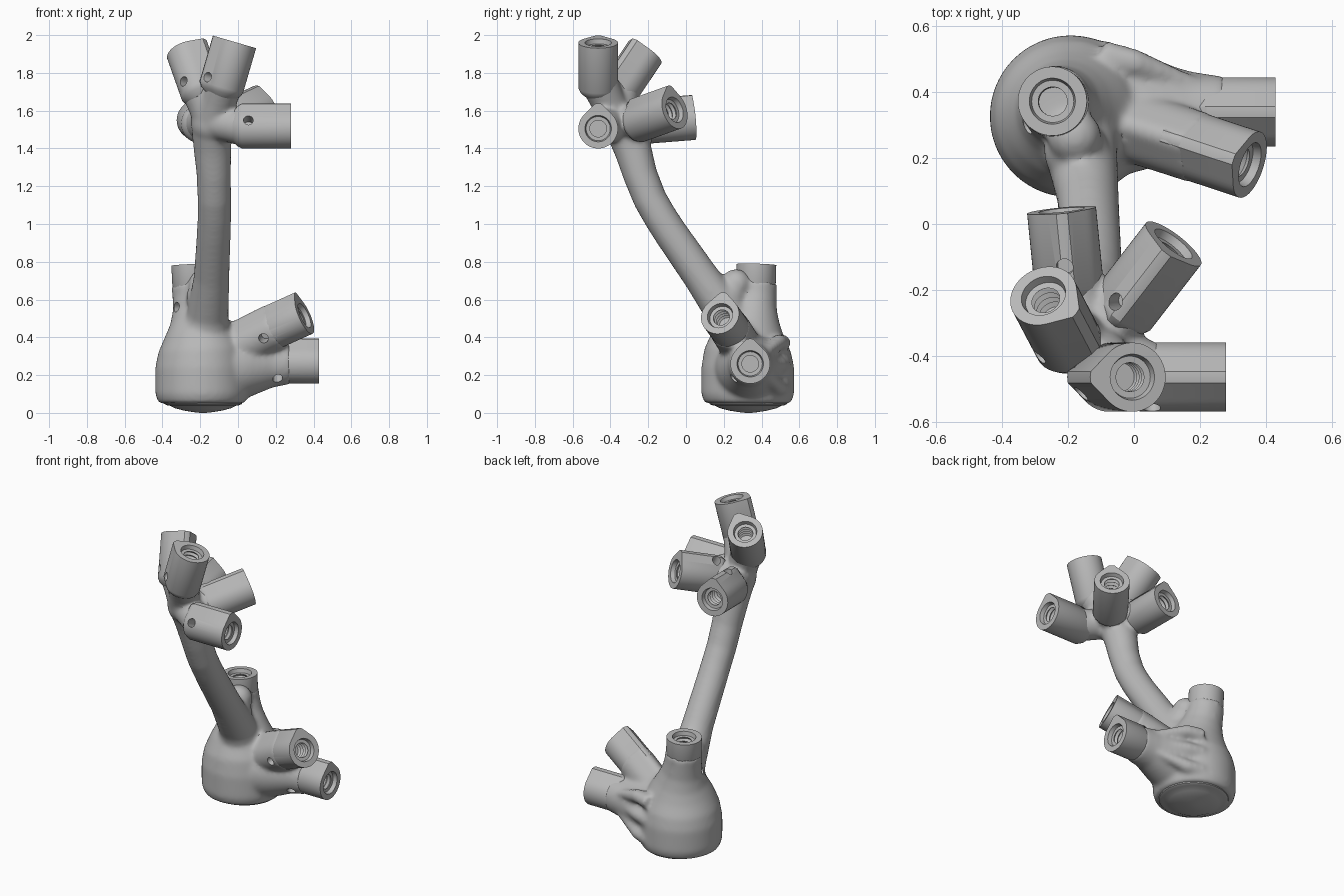
import bpy, bmesh, math
from mathutils import Vector

cube = bpy.data.objects.get("Cube")
if cube:
    bpy.data.objects.remove(cube, do_unlink=True)

grey = bpy.data.materials.new("matte_grey")
grey.use_nodes = True
grey.diffuse_color = (0.48, 0.48, 0.48, 1)
bsdf = grey.node_tree.nodes["Principled BSDF"]
bsdf.inputs["Base Color"].default_value = (0.48, 0.48, 0.48, 1)
bsdf.inputs["Roughness"].default_value = 0.7


def teardrop(angle):
    """Radius factor of a round section with a blunted ridge at angle 0."""
    a = abs((angle + math.pi) % (2 * math.pi) - math.pi)
    if a >= math.pi / 4:
        return 1
    return min(1 / math.cos(a - math.pi / 4), 1.27 / math.cos(a))


def loft(bm, rings, ref, segs=48, tangent=None):
    """Skin rings of (centre, radius, ridged) and close both ends."""
    rows = []
    for i, (c, r, ridged) in enumerate(rings):
        axis = tangent
        if axis is None:
            axis = (rings[min(i + 1, len(rings) - 1)][0] - rings[max(i - 1, 0)][0]).normalized()
        u = (Vector(ref) - axis * axis.dot(Vector(ref))).normalized()
        v = axis.cross(u)
        row = []
        for k in range(segs):
            a = 2 * math.pi * k / segs
            rr = r * (teardrop(a) if ridged else 1)
            row.append(bm.verts.new(c + rr * (u * math.cos(a) + v * math.sin(a))))
        rows.append(row)
    for lo, hi in zip(rows, rows[1:]):
        for k in range(segs):
            n = (k + 1) % segs
            bm.faces.new((lo[k], lo[n], hi[n], hi[k]))
    bm.faces.new(rows[0][::-1])
    bm.faces.new(rows[-1])


def tube(bm, points, ref=(1, 0.1, 0), ridged=False):
    loft(bm, [(Vector(p[:3]), p[3], ridged) for p in points], ref)


def ball(bm, x, y, z, r):
    res = bmesh.ops.create_uvsphere(bm, u_segments=24, v_segments=16, radius=r)
    bmesh.ops.translate(bm, verts=res["verts"], vec=(x, y, z))


def finish(bm, name):
    bmesh.ops.recalc_face_normals(bm, faces=bm.faces)
    mesh = bpy.data.meshes.new(name)
    bm.to_mesh(mesh)
    bm.free()
    mesh.materials.append(grey)
    ob = bpy.data.objects.new(name, mesh)
    bpy.context.collection.objects.link(ob)
    return ob


def activate(ob):
    bpy.ops.object.select_all(action='DESELECT')
    ob.select_set(True)
    bpy.context.view_layer.objects.active = ob


# Sockets: end centre, outward direction, length, ridge direction, pin hole
UP = (0, 0, 1)
sockets = {
    "top_side_socket": ((0.28, -0.465, 1.505), (1, 0, 0), 0.31, UP, (0.055, -0.56, 1.55)),
    "top_upright_socket": ((-0.005, -0.465, 1.96), (0.28, 0, 0.96), 0.3, (-1, 0, 0), (-0.17, -0.52, 1.78)),
    "top_tilted_socket": ((-0.275, -0.218, 1.908), (-0.29, 0.55, 0.82), 0.32, (0.75, -0.6, 0), (-0.29, -0.405, 1.755)),
    "top_diagonal_socket": ((0.12, -0.06, 1.605), (0.58, 0.75, 0.27), 0.31, UP, (-0.05, -0.235, 1.64)),
    "top_rear_socket": ((-0.22, 0.042, 1.55), (-0.1, 1, 0.08), 0.29, UP, (-0.21, -0.13, 1.65)),
    "base_side_socket": ((0.43, 0.34, 0.26), (1, 0, 0), 0.26, UP, (0.21, 0.25, 0.18)),
    "base_raised_socket": ((0.352, 0.18, 0.515), (0.873, -0.288, 0.393), 0.3, UP, (0.135, 0.145, 0.395)),
    "base_neck_socket": ((-0.248, 0.373, 0.785), (-0.05, 0.03, 1), 0.18, None, (-0.32, 0.3, 0.56)),
}

# Smooth core: bulb, curved stem, hub and the branches that carry the sockets
bm = bmesh.new()
tube(bm, [(-0.192, 0.327, 0.05, 0.228), (-0.192, 0.327, 0.1, 0.246), (-0.192, 0.327, 0.24, 0.246),
          (-0.192, 0.327, 0.33, 0.23), (-0.2, 0.335, 0.42, 0.19), (-0.212, 0.35, 0.49, 0.15),
          (-0.225, 0.36, 0.56, 0.122), (-0.238, 0.37, 0.63, 0.11), (-0.245, 0.372, 0.69, 0.109)])
tube(bm, [(-0.18, 0.3, 0.36, 0.15), (-0.16, 0.22, 0.52, 0.11), (-0.14, 0.08, 0.72, 0.094),
          (-0.128, -0.08, 0.95, 0.09), (-0.125, -0.135, 1.035, 0.089), (-0.125, -0.19, 1.13, 0.089),
          (-0.128, -0.242, 1.26, 0.091), (-0.135, -0.28, 1.39, 0.099), (-0.14, -0.32, 1.5, 0.106)])
ball(bm, -0.18, 0.265, 0.68, 0.082)
ball(bm, -0.175, 0.22, 0.61, 0.1)
ball(bm, -0.14, -0.34, 1.53, 0.11)
hub = Vector((-0.14, -0.36, 1.54))
for name, (end, axis, length, ridge, pin) in sockets.items():
    if name.startswith("top"):
        tip = Vector(end) - Vector(axis).normalized() * (length - 0.09)
        tube(bm, [(*hub, 0.09), (*hub.lerp(tip, 0.5), 0.092), (*tip, 0.1)], (0.1, 0.3, 1))
tube(bm, [(-0.2, 0.33, 0.22, 0.225), (0.05, 0.335, 0.25, 0.165), (0.18, 0.34, 0.257, 0.122),
          (0.28, 0.34, 0.26, 0.107)], UP)
tube(bm, [(-0.12, 0.33, 0.29, 0.12), (0.02, 0.288, 0.355, 0.109), (0.13, 0.253, 0.412, 0.109),
          (0.21, 0.227, 0.451, 0.109)], UP, True)

# Rough webbing behind the bulb
for z in (0.13, 0.25, 0.37):
    tube(bm, [(-0.1, 0.515, z, 0.045), (0.0, 0.49, z + 0.005, 0.042),
              (0.22, 0.41, 0.26 + (z - 0.25) * 0.4, 0.02)], UP)
core = finish(bm, "core_body")
activate(core)
remesh = core.modifiers.new("merge", 'REMESH')
remesh.mode = 'VOXEL'
remesh.voxel_size = 0.012
soft = core.modifiers.new("fillet", 'SMOOTH')
soft.factor = 0.5
soft.iterations = 14
for m in ("merge", "fillet"):
    bpy.ops.object.modifier_apply(modifier=m)

# Shallow stepped and domed foot plate under the bulb
bm = bmesh.new()
foot_profile = [(0.09, 0.19), (0.06, 0.21), (0.047, 0.205), (0.04, 0.19), (0.04, 0.18),
                (0.025, 0.15), (0.012, 0.1), (0.004, 0.05), (0, 0.015)]
loft(bm, [(Vector((-0.185, 0.33, z)), r, False) for z, r in foot_profile], (1, 0, 0), tangent=Vector(UP))
parts = [core, finish(bm, "foot_plate")]

# Threaded sockets
R = 0.105
for name, (end, axis, length, ridge, pin) in sockets.items():
    end, axis = Vector(end), Vector(axis).normalized()
    start = end - axis * length
    ridged = ridge is not None
    rings = [(start, R * 0.6, ridged), (start + axis * 0.025, R * 0.88, ridged),
             (start + axis * 0.05, R, ridged), (end, R, ridged),
             (end, 0.07, False), (end - axis * 0.025, 0.064, False), (end - axis * 0.026, 0.044, False)]
    for i in range(4):
        rings.append((end - axis * (0.04 + 0.026 * i), 0.056, False))
        rings.append((end - axis * (0.053 + 0.026 * i), 0.044, False))
    bm = bmesh.new()
    loft(bm, rings, ridge or (1, 0, 0), tangent=axis)
    parts.append(finish(bm, name))

# Pin holes cut through the socket walls
bm = bmesh.new()
for end, axis, length, ridge, pin in sockets.values():
    end, axis, pin = Vector(end), Vector(axis).normalized(), Vector(pin)
    foot = end + axis * (pin - end).dot(axis)
    out = (pin - foot).normalized()
    loft(bm, [(foot + out * 0.03, 0.026, False), (foot + out * 0.19, 0.026, False)], axis, 20, out)
cutter = finish(bm, "pin_hole_cutter")
cutter.hide_render = True
for ob in parts:
    activate(ob)
    if ob.name != "foot_plate":
        cut = ob.modifiers.new("pin_hole", 'BOOLEAN')
        cut.operation = 'DIFFERENCE'
        cut.solver = 'EXACT'
        cut.object = cutter
        bpy.ops.object.modifier_apply(modifier="pin_hole")
    bpy.ops.object.shade_smooth_by_angle(angle=math.radians(32))
bpy.data.objects.remove(cutter, do_unlink=True)
